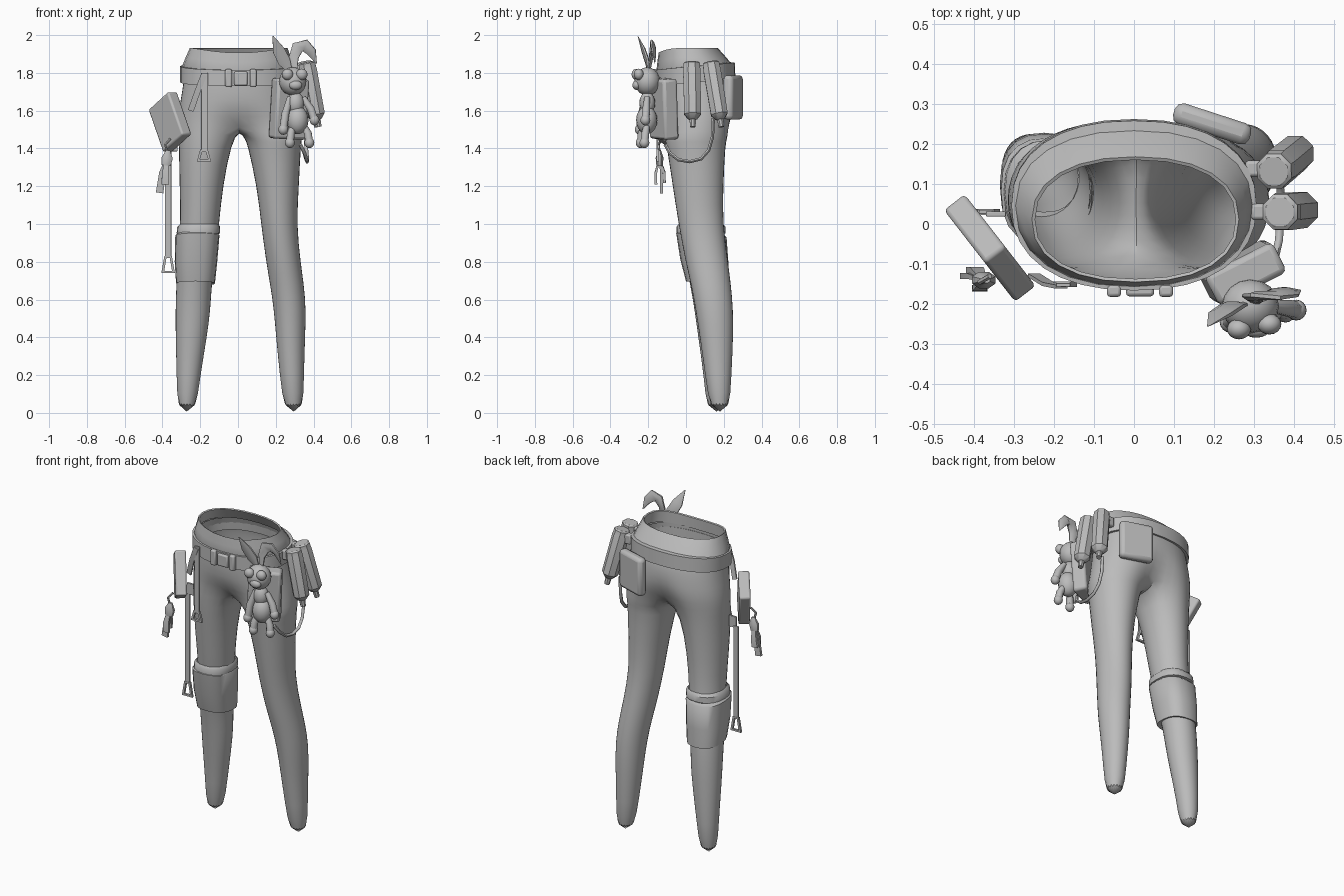
import bpy, bmesh, math
from mathutils import Vector, Matrix

if "Cube" in bpy.data.objects:
    bpy.data.objects.remove(bpy.data.objects["Cube"], do_unlink=True)

mat = bpy.data.materials.new("plain grey")
mat.use_nodes = True
GREY = (0.5, 0.5, 0.5, 1)
mat.diffuse_color = GREY
mat.node_tree.nodes["Principled BSDF"].inputs["Base Color"].default_value = GREY


def finish(bm, name, angle=40, subsurf=0, bevel=0):
    bmesh.ops.recalc_face_normals(bm, faces=bm.faces)
    me = bpy.data.meshes.new(name)
    bm.to_mesh(me)
    bm.free()
    ob = bpy.data.objects.new(name, me)
    bpy.context.collection.objects.link(ob)
    me.materials.append(mat)
    if bevel:
        mod = ob.modifiers.new("Bevel", 'BEVEL')
        mod.width, mod.segments = bevel, 2
    if subsurf:
        mod = ob.modifiers.new("Subdivision", 'SUBSURF')
        mod.levels = mod.render_levels = subsurf
    bpy.ops.object.select_all(action='DESELECT')
    ob.select_set(True)
    bpy.context.view_layer.objects.active = ob
    bpy.ops.object.shade_smooth_by_angle(angle=math.radians(angle))
    return ob


def bridge(bm, a, b):
    n = len(a)
    for i in range(n):
        bm.faces.new((a[i], a[(i + 1) % n], b[(i + 1) % n], b[i]))


def loft(name, rings, wrap=False, caps=False, **kw):
    bm = bmesh.new()
    rows = [[bm.verts.new(p) for p in r] for r in rings]
    for a, b in zip(rows, rows[1:]):
        bridge(bm, a, b)
    if wrap:
        bridge(bm, rows[-1], rows[0])
    if caps:
        bm.faces.new(rows[0])
        bm.faces.new(rows[-1])
    return finish(bm, name, **kw)


def oval(row, n=24, side=1, start=0.0, power=1.0, tilt=0.0, dip=0.0):
    """Ring from (z, x0, x1, y0, y1), running from the front outwards."""
    z, x0, x1, y0, y1 = row
    pts = []
    for k in range(n):
        t = start + math.tau * k / n
        s, c = math.sin(t), math.cos(t)
        sx = math.copysign(abs(s) ** power, s)
        cy = math.copysign(abs(c) ** power, c)
        pts.append(Vector(((x0 + x1) / 2 + side * sx * (x1 - x0) / 2,
                           (y0 + y1) / 2 - cy * (y1 - y0) / 2,
                           z - tilt * c - dip * max(0, c) ** 3)))
    return pts


def tube(name, pts, radii, sides=8, flat=1.0, ref=(0, 1, 0), **kw):
    """Tapered tube along points; flat squashes it along the ref direction."""
    pts = [Vector(p) for p in pts]
    rings = []
    for i, p in enumerate(pts):
        d = (pts[min(i + 1, len(pts) - 1)] - pts[max(i - 1, 0)]).normalized()
        u = d.cross(Vector(ref)).normalized()
        v = d.cross(u)
        rings.append([p + radii[i] * (u * math.cos(a) + v * math.sin(a) * flat)
                      for a in [math.tau * (k + .5) / sides for k in range(sides)]])
    return loft(name, rings, caps=True, **kw)


def box(name, loc, size, axes=None, rot_z=0, bevel=0.008):
    bm = bmesh.new()
    bmesh.ops.create_cube(bm, size=1)
    rot = Matrix(axes).transposed() if axes else Matrix.Rotation(math.radians(rot_z), 3, 'Z')
    for v in bm.verts:
        v.co = rot @ Vector([c * s for c, s in zip(v.co, size)]) + Vector(loc)
    return finish(bm, name, bevel=bevel, angle=50)


def ball(name, loc, radii):
    bm = bmesh.new()
    bmesh.ops.create_uvsphere(bm, u_segments=16, v_segments=10, radius=1)
    for v in bm.verts:
        v.co = Vector([c * r for c, r in zip(v.co, radii)]) + Vector(loc)
    return finish(bm, name, angle=60)


def ring_buckle(name, x, y, top, bottom, w0, w1, t=0.011):
    """Open trapezoid frame at the end of a strap."""
    def quad(dy, e):
        return [(x - w0 + e, y + dy, top - e), (x + w0 - e, y + dy, top - e),
                (x + w1 - e * 1.4, y + dy, bottom + e), (x - w1 + e * 1.4, y + dy, bottom + e)]
    loft(name, [quad(-.007, 0), quad(.007, 0), quad(.007, t), quad(-.007, t)], wrap=True, angle=30)


# Trousers: pelvis rings that split at the crotch into two legs
pelvis = [(1.85, -.272, .275, -.148, .225), (1.78, -.288, .288, -.152, .252),
          (1.70, -.298, .30, -.150, .262), (1.61, -.315, .32, -.143, .268),
          (1.53, -.320, .335, -.133, .255)]
legs = {1: [(1.445, .035, .345, -.117, .222), (1.43, .045, .336, -.108, .212),
            (1.2, .098, .325, -.073, .200), (1.0, .12, .312, -.042, .197),
            (.8, .147, .333, -.005, .225), (.68, .168, .351, .025, .240),
            (.55, .188, .362, .048, .252), (.4, .20, .357, .072, .252),
            (.2, .22, .350, .10, .242), (0, .244, .347, .128, .232)],
        -1: [(1.43, -.316, -.032, -.108, .210), (1.2, -.312, -.078, -.073, .192),
             (1.0, -.305, -.098, -.042, .190), (.8, -.325, -.118, -.005, .210),
             (.68, -.328, -.138, .02, .222), (.55, -.333, -.143, .043, .228),
             (.4, -.332, -.163, .063, .228), (.2, -.326, -.198, .093, .226),
             (0, -.322, -.222, .108, .215)]}
bm = bmesh.new()
rows = [[bm.verts.new(p) for p in oval(r, power=.88)] for r in pelvis]
low = rows[-1]
for k, pull in ((0, .06), (1, .02), (-1, .02), (12, -.075), (11, -.025), (13, -.025)):
    low[k].co.y += pull
low[0].co.z = low[12].co.z = 1.52
rows[-2][12].co.y -= .03
for a, b in zip(rows, rows[1:]):
    bridge(bm, a, b)
seam = [bm.verts.new(low[12].co.lerp(low[0].co, f) - Vector((0, 0, .02))) for f in (.25, .5, .75)]
for side, data in legs.items():
    prev = [low[(side * k) % 24] for k in range(13)] + seam
    for r in data:
        cur = [bm.verts.new(p) for p in oval(r, 16, side, -math.pi / 4)]
        bridge(bm, prev, cur)
        prev = cur
    bm.faces.new(prev)
finish(bm, "trousers", subsurf=1, angle=60)

# Waistband, belt and buckle
band = [(1.80, -.285, .285, -.15, .25), (1.835, -.296, .296, -.157, .25),
        (1.88, -.278, .28, -.152, .215), (1.932, -.255, .262, -.145, .168),
        (1.928, -.247, .254, -.137, .160), (1.86, -.262, .265, -.14, .2)]
loft("waistband", [oval(r, power=.88, dip=.025) for r in band], angle=35)
belt = [(1.752, -.28, .28, -.145, .24), (1.75, -.306, .306, -.166, .262),
        (1.835, -.306, .306, -.166, .258), (1.837, -.28, .28, -.145, .23)]
loft("belt", [oval(r, 32, power=.88, tilt=.02) for r in belt], wrap=True, angle=35)
box("buckle_centre", (.015, -.168, 1.77), (.07, .025, .075))
for x in (-.05, .08):
    box("buckle_loop", (x, -.167, 1.772), (.035, .03, .095))

# Back pocket
box("back_pocket", (.195, .25, 1.67), (.20, .055, .235), rot_z=-18, bevel=.02)

# Knee pad on the right leg
pad = [(.69, -.31, -.14, .03, .21), (.685, -.328, -.122, .0, .228), (.80, -.335, -.11, -.03, .225),
       (.94, -.332, -.098, -.052, .215), (.955, -.315, -.11, -.04, .2)]
loft("knee_pad", [oval(r, 20, power=.8, tilt=-.012) for r in pad], angle=45)
cuff = [(.945, -.30, -.11, -.03, .19), (.95, -.325, -.096, -.05, .21),
        (.985, -.322, -.094, -.05, .21), (1.0, -.305, -.105, -.04, .195)]
loft("knee_cuff", [oval(r, 20, power=.85) for r in cuff], angle=45)

# Tilted flat pouch on the right hip with its tassel
u, up = Vector((.613, -.79, 0)), Vector((0, 0, 1))
e1, e2 = u * .87 + up * .49, u * -.49 + up * .87
box("hip_pouch", (-.36, -.06, 1.54), (.195, .26, .065), axes=(e1, e2, e1.cross(e2)), bevel=.01)
tube("tassel_cord", [(-.36, -.13, 1.45), (-.385, -.145, 1.42), (-.37, -.14, 1.36)], [.007] * 3, sides=6)
tube("tassel_knot", [(-.37, -.14, 1.39), (-.375, -.14, 1.35), (-.38, -.14, 1.31)], [.012, .032, .026], flat=.7)
for x, y, z in ((-.415, -.13, 1.165), (-.385, -.16, 1.21), (-.40, -.115, 1.22)):
    tube("tassel_tail", [(-.375, -.14, 1.35), ((x - .385) / 2, y, 1.27), (x, y, z)], [.012, .025, .028], sides=4, flat=.4)

# Hanging straps with ring ends
box("long_strap", (-.37, .03, 1.11), (.034, .01, .58), bevel=.002)
box("long_strap_hook", (-.345, .025, 1.42), (.05, .012, .07), bevel=.002)
ring_buckle("long_strap_ring", -.37, .03, .83, .74, .02, .036)
box("front_strap", (-.177, -.152, 1.59), (.036, .01, .42), bevel=.002)
ring_buckle("front_strap_ring", -.18, -.15, 1.395, 1.33, .02, .038)
tube("short_strap", [(-.18, -.157, 1.79), (-.215, -.15, 1.70), (-.25, -.128, 1.60)], [.022] * 3, sides=4, flat=.3)

# Box pouch on the left front and two bottles on the left hip
d = Vector((.89, .45, 0))
lean = (Vector((-.06, .03, -1)) * -1).normalized()
side_axis = (d - lean * d.dot(lean)).normalized()
box("front_pouch", (.27, -.12, 1.61), (.19, .085, .32), axes=(side_axis, lean.cross(side_axis), lean), bevel=.015)
for top, bottom in (((.365, .03, 1.85), (.425, .036, 1.53)), ((.35, .132, 1.85), (.415, .185, 1.53))):
    a, b = Vector(top), Vector(bottom)
    steps = [(-.02, .038), (0, .047), (.08, .048), (.10, .05), (.84, .048), (.92, .026), (.93, .018), (1.05, .016)]
    tube("bottle", [a.lerp(b, f) for f, r in steps], [r for f, r in steps], angle=30)
    box("bottle_clip", a.lerp(b, .12) - Vector((.05, 0, 0)), (.06, .04, .06))

# Looped cord on the left thigh
arc = [(.33, -.11, 1.42), (.352, -.085, 1.375), (.362, -.04, 1.34), (.366, .02, 1.33), (.366, .08, 1.345),
       (.362, .12, 1.39), (.358, .14, 1.46), (.355, .145, 1.56)]
tube("thigh_cord", arc, [.01] * len(arc), sides=6, ref=(1, 0, 0), angle=60)

# Toy rabbit hung on the left front
ball("toy_head", (.29, -.205, 1.755), (.072, .068, .075))
for x, y in ((.262, -.262), (.338, -.25)):
    ball("toy_eye", (x, y, 1.792), (.03, .026, .03))
ball("toy_muzzle", (.305, -.262, 1.735), (.035, .022, .025))
ball("toy_chest", (.305, -.205, 1.64), (.045, .042, .06))
ball("toy_belly", (.315, -.208, 1.55), (.058, .056, .075))
limbs = {"toy_arm": [((.275, -.215, 1.67), (.25, -.235, 1.58), (.24, -.245, 1.50)),
                     ((.345, -.205, 1.67), (.385, -.21, 1.61), (.405, -.215, 1.55))],
         "toy_leg": [((.295, -.215, 1.53), (.28, -.235, 1.48), (.275, -.24, 1.43)),
                     ((.345, -.205, 1.53), (.37, -.215, 1.48), (.378, -.22, 1.43))]}
for name, paths in limbs.items():
    for p in paths:
        tube(name, p, [.016, .022, .022], angle=60)
        ball(name + "_end", p[-1], (.026, .026, .028))
tube("toy_ear_upright", [(.275, -.20, 1.81), (.245, -.205, 1.86), (.215, -.225, 1.92), (.185, -.255, 1.995)],
     [.014, .036, .034, .003], flat=.35, angle=60)
tube("toy_ear_folded", [(.30, -.195, 1.81), (.295, -.185, 1.88), (.315, -.18, 1.935), (.355, -.175, 1.945),
                        (.39, -.17, 1.91), (.415, -.165, 1.85)],
     [.014, .028, .036, .036, .028, .003], flat=.35, ref=(.3, 1, .2), angle=60)
